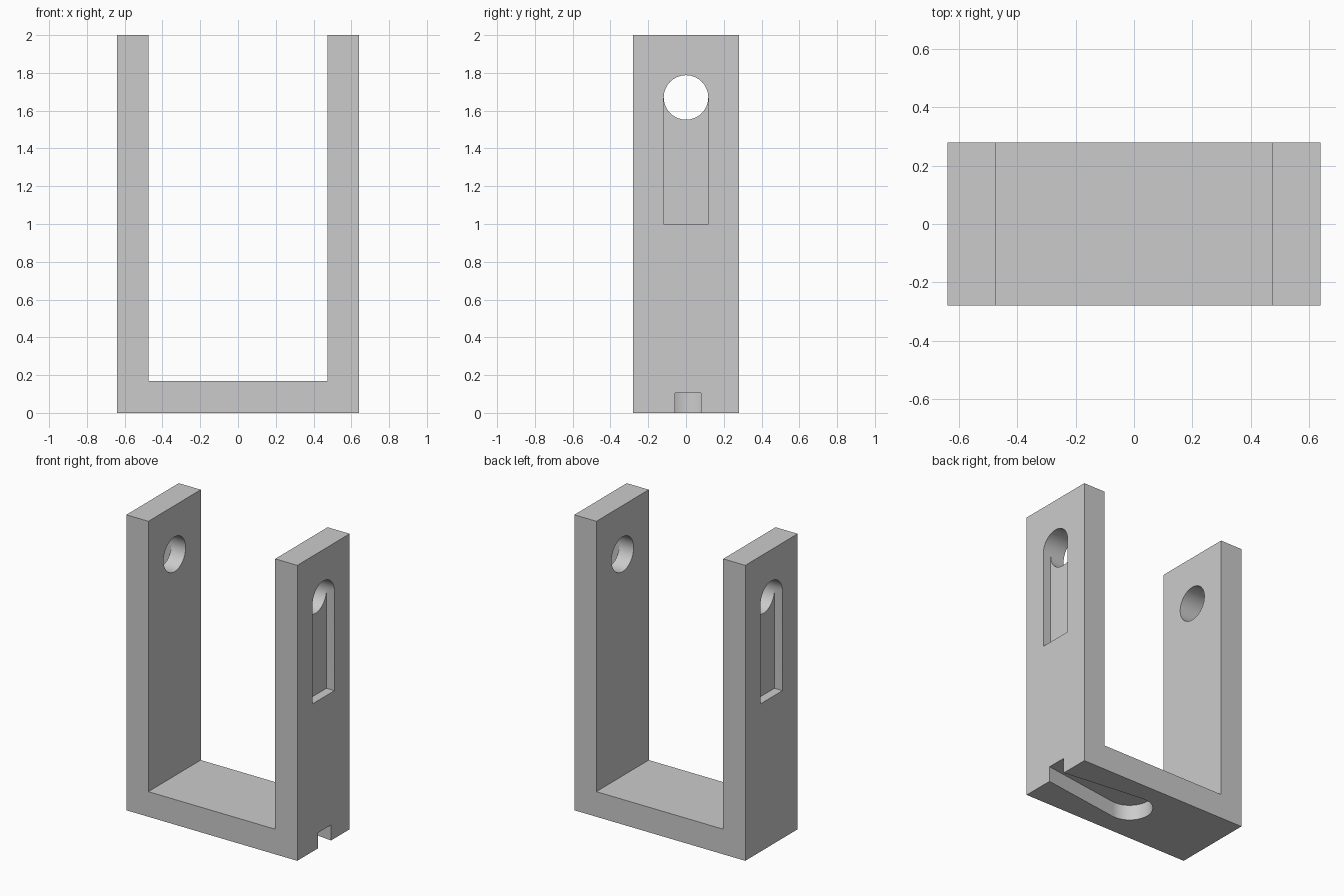
import bpy
import bmesh
from math import cos, sin, radians
from mathutils import Vector

cube = bpy.data.objects.get("Cube")
if cube:
    bpy.data.objects.remove(cube)

HALF_X, HALF_Y, HEIGHT = 0.64, 0.28, 2.0
WALL, FLOOR = 0.165, 0.17
HOLE_Z, HOLE_R = 1.67, 0.118
SLOT_BOTTOM, SLOT_DEPTH = 1.0, 0.06
GROOVE_DEPTH = 0.105

grey = bpy.data.materials.new("plain grey")
grey.use_nodes = True
grey.diffuse_color = (0.6, 0.6, 0.6, 1)
grey.node_tree.nodes["Principled BSDF"].inputs["Base Color"].default_value = (0.6, 0.6, 0.6, 1)


def prism(name, outline, offset):
    """Extrude a closed outline of 3D points along an offset."""
    bm = bmesh.new()
    face = bm.faces.new([bm.verts.new(p) for p in outline])
    result = bmesh.ops.extrude_face_region(bm, geom=[face], use_keep_orig=True)
    moved = [g for g in result["geom"] if isinstance(g, bmesh.types.BMVert)]
    bmesh.ops.translate(bm, verts=moved, vec=Vector(offset))
    bmesh.ops.recalc_face_normals(bm, faces=bm.faces)
    mesh = bpy.data.meshes.new(name)
    bm.to_mesh(mesh)
    bm.free()
    mesh.materials.append(grey)
    obj = bpy.data.objects.new(name, mesh)
    bpy.context.collection.objects.link(obj)
    return obj


def arc(cx, cy, radius, start, end, steps):
    """Points along an arc, angles in degrees."""
    angles = [radians(start + (end - start) * i / steps) for i in range(steps + 1)]
    return [(cx + radius * cos(a), cy + radius * sin(a)) for a in angles]


def cut(target, cutter):
    cutter.hide_render = True
    mod = target.modifiers.new("cut", "BOOLEAN")
    mod.operation = "DIFFERENCE"
    mod.solver = "EXACT"
    mod.object = cutter
    bpy.context.view_layer.objects.active = target
    bpy.ops.object.modifier_apply(modifier=mod.name)
    bpy.data.objects.remove(cutter)


# U-shaped bracket body
inner = HALF_X - WALL
right_half = [(HALF_X, 0), (HALF_X, HEIGHT), (inner, HEIGHT), (inner, FLOOR)]
profile = right_half + [(-x, z) for x, z in reversed(right_half)]
bracket = prism("bracket", [(x, -HALF_Y, z) for x, z in profile], (0, 2 * HALF_Y, 0))

# Arched recess on the outside of each arm
arch = arc(0, HOLE_Z, HOLE_R, 0, 180, 16)
arch += [(-HOLE_R, SLOT_BOTTOM), (HOLE_R, SLOT_BOTTOM)]
for side in (-1, 1):
    start = side * (HALF_X - SLOT_DEPTH)
    cut(bracket, prism("recess_cutter", [(start, y, z) for y, z in arch], (side * 0.2, 0, 0)))

# Round hole through both arms
circle = arc(0, HOLE_Z, HOLE_R, 0, 360, 32)[:-1]
cut(bracket, prism("hole_cutter", [(-1, y, z) for y, z in circle], (2, 0, 0)))

# Tapered groove under the base, open at the left end and round at the middle
groove = arc(0.04, 0.005, 0.145, 84, 276, 20) + [(0.7, -0.05), (0.7, 0.073)]
cut(bracket, prism("groove_cutter", [(x, y, -0.1) for x, y in groove], (0, 0, 0.1 + GROOVE_DEPTH)))

# Smooth the bores, keep the corners crisp
bpy.ops.object.select_all(action="DESELECT")
bracket.select_set(True)
bpy.context.view_layer.objects.active = bracket
bpy.ops.object.shade_smooth_by_angle(angle=radians(30))
